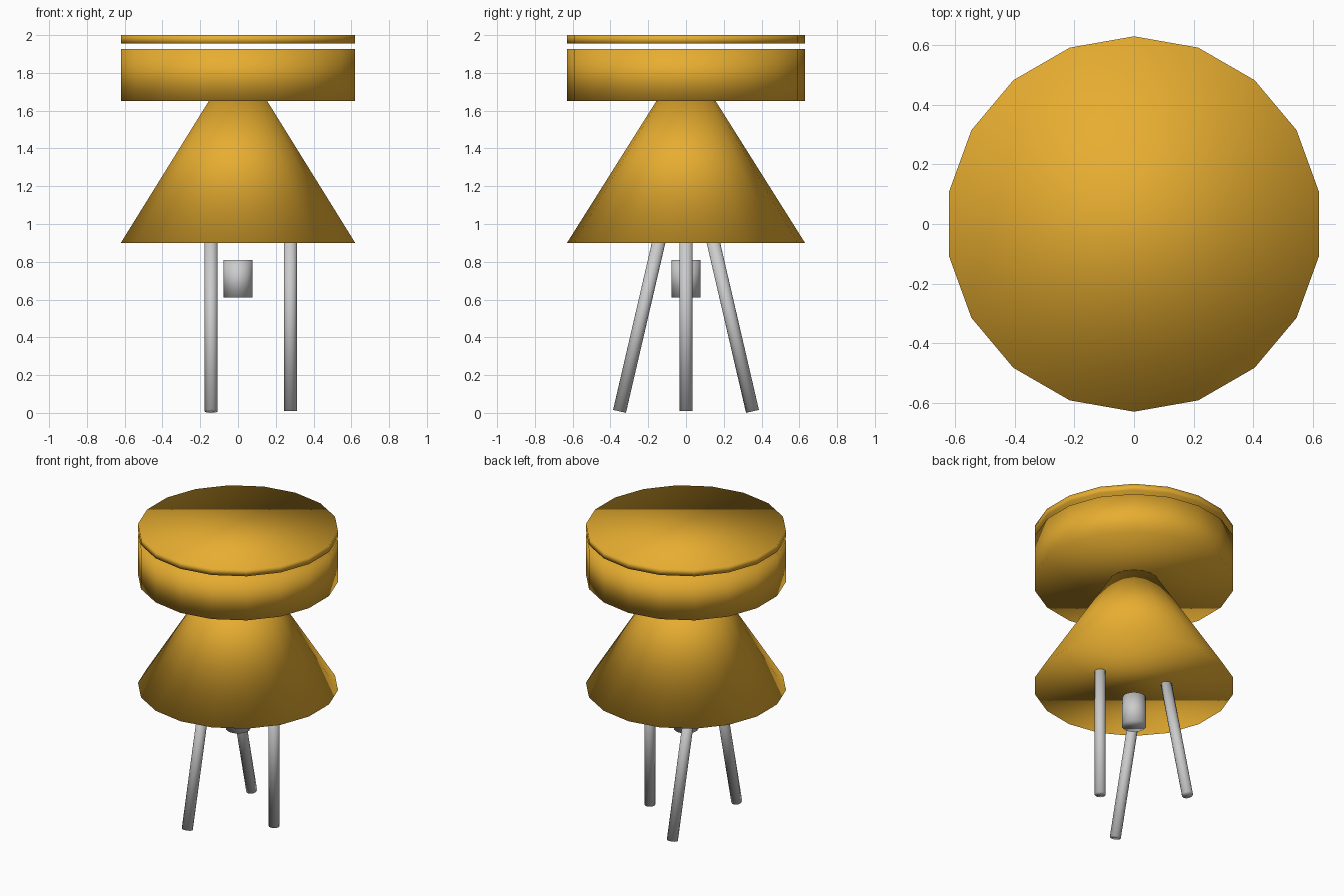
import bpy
from mathutils import Vector

if "Cube" in bpy.data.objects:
    bpy.data.objects.remove(bpy.data.objects["Cube"])

SIDES = 18

amber = bpy.data.materials.new("amber")
amber.diffuse_color = (0.8, 0.42, 0.03, 1)
amber.use_nodes = True
amber.node_tree.nodes["Principled BSDF"].inputs["Base Color"].default_value = amber.diffuse_color


def solid(name, start, end, r1, r2=None, mat=None):
    """Smooth closed cylinder or cone running from start to end."""
    start, end = Vector(start), Vector(end)
    axis = end - start
    rot = Vector((0, 0, 1)).rotation_difference(axis).to_euler()
    bpy.ops.mesh.primitive_cone_add(
        vertices=SIDES, radius1=r1, radius2=r1 if r2 is None else r2,
        depth=axis.length, location=(start + end) / 2, rotation=rot)
    ob = bpy.context.object
    ob.name = name
    bpy.ops.object.shade_smooth()
    if mat:
        ob.data.materials.append(mat)
    return ob


# Amber body: cone shade, drum above it, thin lid floating just over the drum
solid("cone_body", (0, 0, 0.9), (0, 0, 1.9), 0.63, 0, amber)
solid("drum", (0, 0, 1.65), (0, 0, 1.927), 0.63, mat=amber)
solid("lid", (0, 0, 1.955), (0, 0, 2.0), 0.63, mat=amber)

# Grey nozzle hanging under the cone
solid("nozzle", (0, 0, 0.61), (0, 0, 0.81), 0.077)

# Tripod: one upright leg and a mirrored splayed pair
solid("upright_leg", (0.277, 0, 0.01), (0.277, 0, 1.0), 0.035)
for side, label in ((1, "back"), (-1, "front")):
    solid(f"splayed_leg_{label}", (-0.142, 0.352 * side, 0.008),
          (-0.142, 0.122 * side, 1.0), 0.035)
